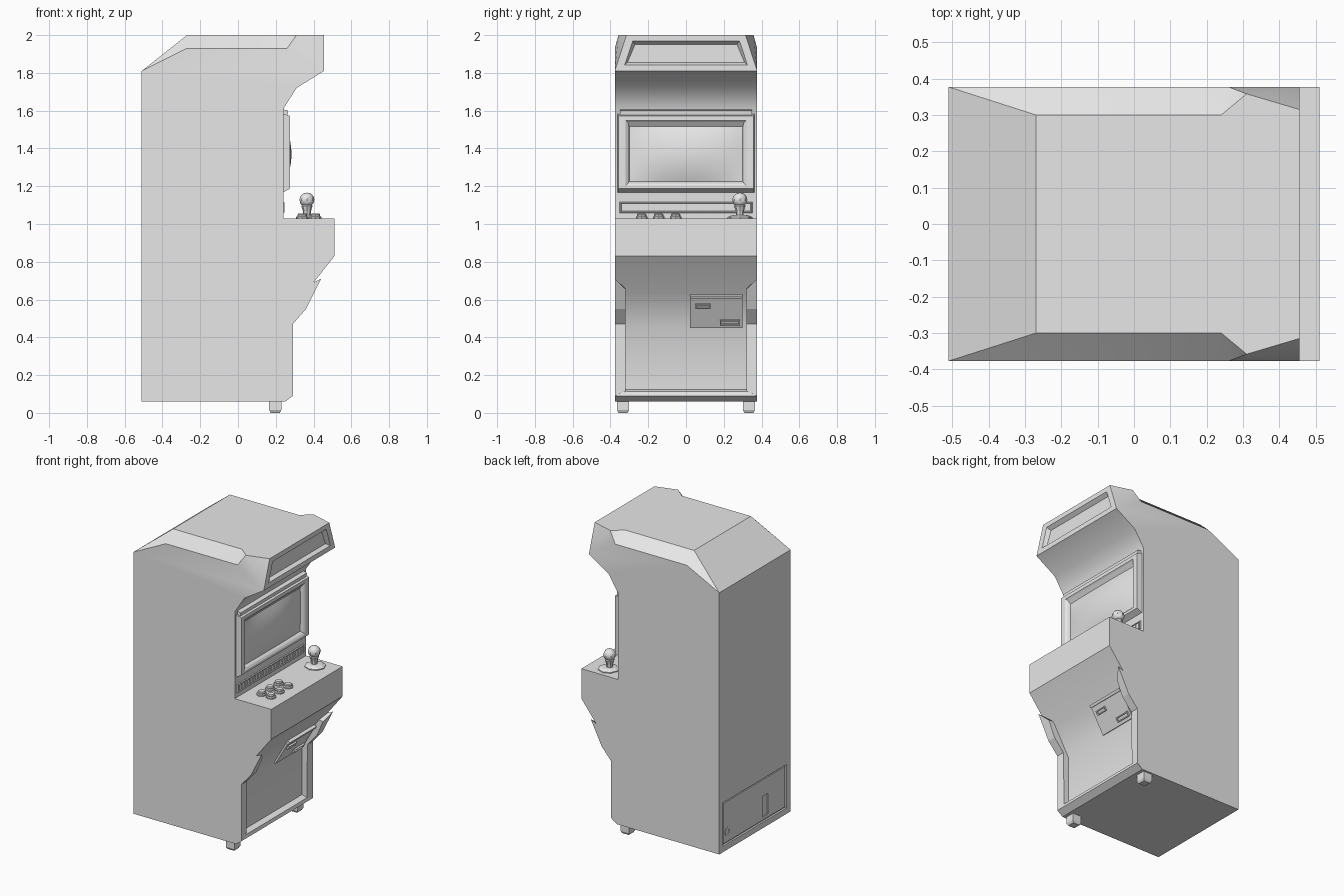
import bpy, bmesh, math
from mathutils import Vector

old = bpy.data.objects.get("Cube")
if old:
    bpy.data.objects.remove(old, do_unlink=True)

grey = bpy.data.materials.new("light_grey")
grey.use_nodes = True
GREY = (0.8, 0.8, 0.8, 1)
grey.diffuse_color = GREY
grey.node_tree.nodes["Principled BSDF"].inputs["Base Color"].default_value = GREY

W = 0.377  # half width of the cabinet


def make(name, verts, faces):
    bm = bmesh.new()
    vs = [bm.verts.new(v) for v in verts]
    for f in faces:
        bm.faces.new([vs[i] for i in f])
    bmesh.ops.recalc_face_normals(bm, faces=bm.faces)
    mesh = bpy.data.meshes.new(name)
    bm.to_mesh(mesh)
    bm.free()
    mesh.materials.append(grey)
    ob = bpy.data.objects.new(name, mesh)
    bpy.context.collection.objects.link(ob)
    return ob


def loft(name, rings, caps=True):
    """Skin rings of equal length, optionally closing both ends."""
    n = len(rings[0])
    faces = [(r * n + i, r * n + (i + 1) % n, (r + 1) * n + (i + 1) % n, (r + 1) * n + i)
             for r in range(len(rings) - 1) for i in range(n)]
    if caps:
        faces += [tuple(range(n)), tuple(range((len(rings) - 1) * n, len(rings) * n))]
    return make(name, [v for ring in rings for v in ring], faces)


def prism(name, profile, y0, y1, profile2=None):
    """Extrude an xz profile along y."""
    return loft(name, [[(x, y0, z) for x, z in profile],
                       [(x, y1, z) for x, z in profile2 or profile]])


def box(name, x0, x1, y0, y1, z0, z1):
    return prism(name, [(x0, z0), (x1, z0), (x1, z1), (x0, z1)], y0, y1)


def lathe(name, x, y, profile, sides, smooth=False):
    rings = [[(x + r * math.cos(math.tau * i / sides), y + r * math.sin(math.tau * i / sides), z)
              for i in range(sides)] for r, z in profile]
    ob = loft(name, rings)
    if smooth:
        soften(ob, 40)
    return ob


def activate(ob):
    bpy.ops.object.select_all(action='DESELECT')
    ob.select_set(True)
    bpy.context.view_layer.objects.active = ob


def soften(ob, degrees):
    activate(ob)
    bpy.ops.object.shade_smooth_by_angle(angle=math.radians(degrees))


def cut(ob, cutter):
    mod = ob.modifiers.new("cut", 'BOOLEAN')
    mod.operation, mod.solver, mod.object = 'DIFFERENCE', 'EXACT', cutter
    activate(ob)
    bpy.ops.object.modifier_apply(modifier=mod.name)
    bpy.data.objects.remove(cutter, do_unlink=True)


# Cabinet shell: outline first, then the chamfered shoulder points
outline = [(-.51, W, .06), (.25, W, .06), (.25, W, .45), (.357, W, .635), (.51, W, .83),
           (.51, W, 1.03), (.24, W, 1.03), (.24, W, 1.61), (.31, W, 1.72), (.455, W, 1.81),
           (.455, .315, 2), (.31, .358, 2), (.24, .30, 2), (-.27, .30, 2), (-.51, W, 1.81)]
side = outline + [(.26, W, 1.93), (-.27, W, 1.93)]
n, m = len(outline), len(side)
cheek_faces = [tuple(range(10)) + (15, 16, 14), (9, 11, 15), (9, 10, 11),
               (16, 15, 12, 13), (15, 11, 12), (14, 16, 13)]
shell = [(i, (i + 1) % n, (i + 1) % n + m, i + m) for i in range(n)]
shell += cheek_faces + [tuple(i + m for i in f) for f in cheek_faces]
cabinet = make("cabinet", side + [(x, -y, z) for x, y, z in side], shell)

# Sunken marquee and rear service opening
def trapezoid(x, low, z0, high, z1):
    return [(x, -low, z0), (x, low, z0), (x, high, z1), (x, -high, z1)]

cut(cabinet, loft("marquee_cutter", [trapezoid(.43, .31, 1.855, .27, 1.95),
                                     trapezoid(.46, .328, 1.84, .285, 1.972)]))
cut(cabinet, box("service_cutter", -.53, -.498, -.335, .335, .10, .39))
soften(cabinet, 35)

# Rear service door with handle slot and lock
door = box("service_door", -.506, -.49, -.325, .325, .11, .38)
cut(door, box("handle_cutter", -.52, -.496, -.145, -.085, .13, .27))
lock = lathe("service_lock", 0, 0, [(.028, -.004), (.028, .003), (.018, .004), (.018, .001)], 10)
lock.rotation_euler = (0, -math.pi / 2, 0)
lock.location = (-.506, .285, .18)

# Lower front rim: cheeks on both sides and a kick rail
outer = [(.25, .06), (.29, .09), (.29, .47), (.36, .55), (.44, .71), (.40, .69),
         (.357, .635), (.25, .45)]
inner = list(outer)
inner[0:2] = [(.25, .10), (.285, .115)]
inner[4:6] = [(.405, .655), (.375, .658)]
for label, s in (("left", 1), ("right", -1)):
    prism(label + "_cheek", outer, s * W, s * .32, inner)
    # Foot with tapered base
    x, y = .197, s * .333
    loft(label + "_foot", [[(x + a * w, y + b * w, z) for a, b in ((-1, -1), (1, -1), (1, 1), (-1, 1))]
                           for w, z in ((.024, 0), (.032, .015), (.032, .06))])
rail = [(.25, .06), (.29, .09), (.285, .112), (.25, .125)]
prism("kick_rail", rail, -W + .002, W - .002)

# Coin door, laid on the sloping lower panel
low, high = Vector((.25, .45)), Vector((.357, .635))
slope = high - low
normal = Vector((slope.y, -slope.x)).normalized()


def on_slope(name, y0, y1, z0, z1, d0, d1):
    a, b = [low + slope * ((z - low.y) / slope.y) for z in (z0, z1)]
    pts = [a + normal * d0, a + normal * d1, b + normal * d1, b + normal * d0]
    return prism(name, [tuple(p) for p in pts], y0, y1)


on_slope("coin_door", .02, .30, .455, .625, -.01, .012)
on_slope("coin_door_lip", .02, .30, .613, .628, 0, .02)
for name, y0, y1, z0, z1 in (("coin_slot", .05, .13, .56, .585), ("coin_return", .18, .285, .472, .50)):
    on_slope(name + "_top", y0, y1, z1 - .006, z1, .01, .022)
    on_slope(name + "_bottom", y0, y1, z0, z0 + .006, .01, .022)
    for e, y in (("left", y1 - .006), ("right", y0)):
        on_slope(name + "_" + e, y, y + .006, z0, z1, .01, .022)

# Screen bezel, visor and bulged glass
def rect(x, y, z0, z1):
    return trapezoid(x, y, z0, y, z1)

loft("screen_bezel", [rect(.235, .362, 1.165, 1.585), rect(.276, .358, 1.188, 1.572),
                      rect(.276, .32, 1.203, 1.548), rect(.268, .308, 1.215, 1.54),
                      rect(.25, .30, 1.225, 1.515)], caps=False)
visor = [(.235, 1.608), (.265, 1.60), (.262, 1.575), (.235, 1.555)]
prism("screen_visor", visor, -.35, .35)

COLS, ROWS = 16, 10
glass_v = []
for j in range(ROWS + 1):
    for i in range(COLS + 1):
        u, v = 2 * i / COLS - 1, 2 * j / ROWS - 1
        glass_v.append((.25 + .033 * (1 - u * u) * (1 - v * v), .305 * u, 1.37 + .152 * v))
k = COLS + 1
glass = make("screen_glass", glass_v, [(j * k + i, j * k + i + 1, (j + 1) * k + i + 1, (j + 1) * k + i)
                                       for j in range(ROWS) for i in range(COLS)])
if glass.data.polygons[0].normal.x < 0:
    glass.data.flip_normals()
soften(glass, 60)

# Speaker grille below the screen
loft("grille_frame", [rect(.238, .352, 1.058, 1.118), rect(.246, .348, 1.062, 1.114),
                      rect(.246, .344, 1.066, 1.110), rect(.241, .342, 1.068, 1.108)], caps=False)
for i in range(24):
    y = -.325 + i * .65 / 23
    box("grille_fin", .238, .244, y - .007, y + .007, 1.07, 1.106)

# Controls: joystick and two rows of buttons
lathe("joystick_base", .372, .285, [(.066, 1.028), (.066, 1.036), (.045, 1.046), (.028, 1.048)], 8)
lathe("joystick_shaft", .365, .285, [(.019, 1.04), (.022, 1.07), (.03, 1.095), (.024, 1.105)], 8)
ball = [(.039 * math.sin(a) + .001, 1.128 - .038 * math.cos(a))
        for a in (math.pi * i / 6 for i in range(7))]
lathe("joystick_ball", .365, .285, ball, 8, smooth=True)
for x in (.34, .41):
    for y in (-.235, -.145, -.055):
        lathe("button", x, y, [(.031, 1.028), (.031, 1.038), (.025, 1.042),
                               (.025, 1.05), (.02, 1.056)], 8)
